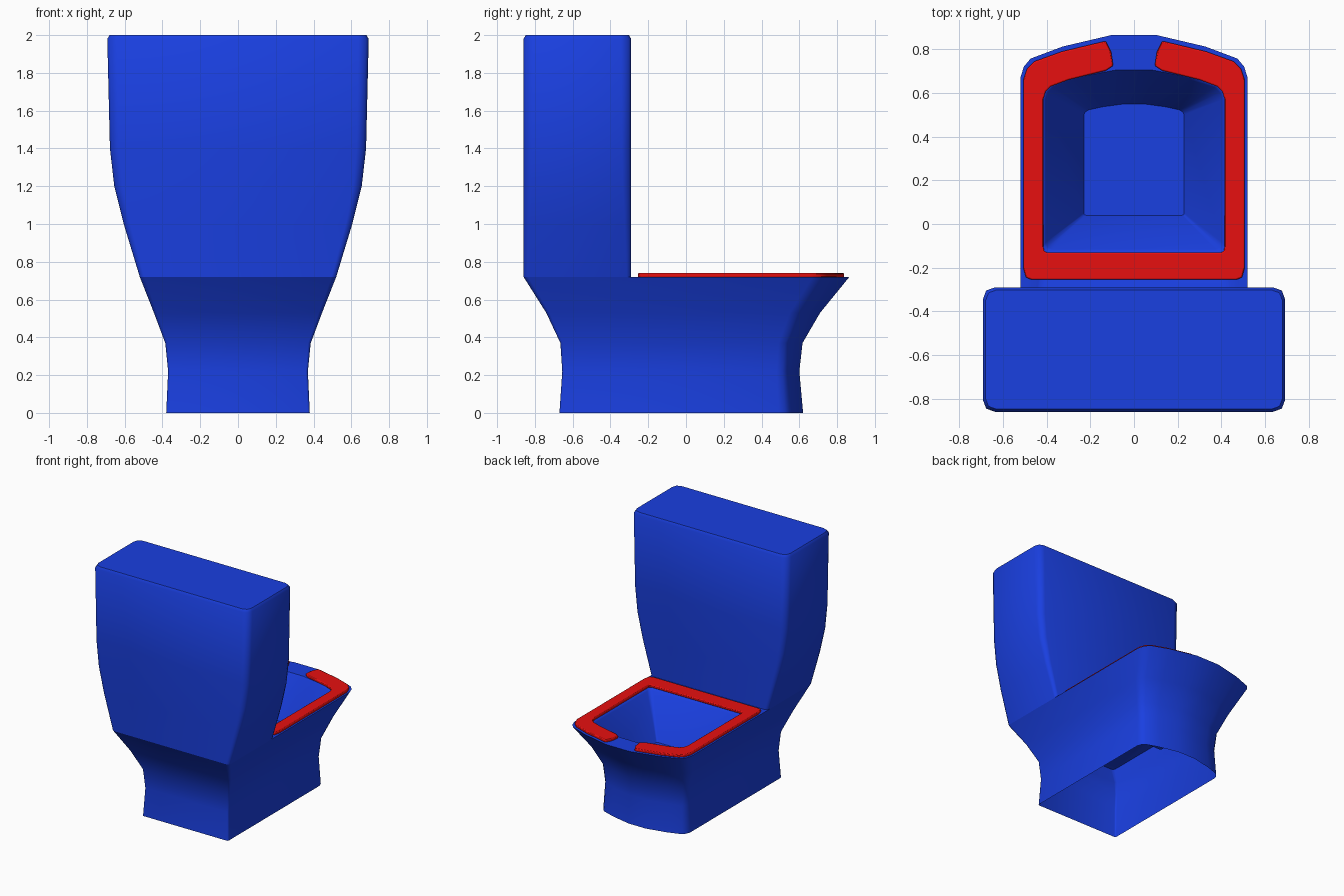
import bpy, bmesh
from math import radians

if "Cube" in bpy.data.objects:
    bpy.data.objects.remove(bpy.data.objects["Cube"])


def material(name, color):
    m = bpy.data.materials.new(name)
    m.diffuse_color = color
    m.use_nodes = True
    m.node_tree.nodes["Principled BSDF"].inputs["Base Color"].default_value = m.diffuse_color
    return m


def finish(bm, name, mat, angle=50):
    bmesh.ops.recalc_face_normals(bm, faces=bm.faces[:])
    me = bpy.data.meshes.new(name)
    bm.to_mesh(me)
    bm.free()
    ob = bpy.data.objects.new(name, me)
    bpy.context.collection.objects.link(ob)
    me.materials.append(mat)
    bpy.ops.object.select_all(action='DESELECT')
    bpy.context.view_layer.objects.active = ob
    ob.select_set(True)
    bpy.ops.object.shade_smooth_by_angle(angle=radians(angle))
    return ob


def mirrored(half):
    return half + [(-x, y) for x, y in reversed(half)]


def corner(w, y, r, s):
    # chamfered corner, s = direction from the edge towards the middle
    return [(w - r, y), (w - .27 * r, y + s * .27 * r), (w, y + s * r)]


def bowl_ring(w, y0, yc, y1, r):
    # square towards -y, bowed towards +y
    d = y1 - yc
    return mirrored(corner(w, y0, r, 1) + [
        (w, yc), (.97 * w, yc + .26 * d), (.91 * w, yc + .45 * d),
        (.63 * w, yc + .73 * d), (.2 * w, y1)])


def tank_ring(w, y0, y1, r):
    return mirrored(corner(w, y0, r, 1) + corner(w, y1, r, -1)[::-1])


def loft(bm, rings):
    loops = [[bm.verts.new((x, y, z)) for x, y in pts] for pts, z in rings]
    for a, b in zip(loops, loops[1:]):
        for i in range(len(a)):
            j = (i + 1) % len(a)
            bm.faces.new((a[i], a[j], b[j], b[i]))
    bm.faces.new(loops[-1])


blue = material("blue", (0.01, 0.05, 0.75, 1))
red = material("red", (0.8, 0.005, 0.005, 1))

# Pedestal shell, open below, running over the rim into the bowl
bm = bmesh.new()
loft(bm, [
    (bowl_ring(.38, -.67, .49, .62, .012), 0),
    (bowl_ring(.37, -.655, .48, .60, .012), .22),
    (bowl_ring(.385, -.665, .49, .617, .014), .37),
    (bowl_ring(.445, -.74, .55, .71, .018), .53),
    (bowl_ring(.52, -.86, .67, .865, .025), .72),
    (bowl_ring(.415, -.13, .58, .705, .03), .72),
    (bowl_ring(.405, -.115, .57, .695, .03), .705),
    (bowl_ring(.23, .04, .50, .55, .01), .39)])
finish(bm, "pedestal_bowl", blue)

# Cistern
bm = bmesh.new()
loft(bm, [(tank_ring(w, -.86, -.29, r), z) for w, r, z in [
    (.52, .025, .72), (.605, .035, 1.0), (.655, .045, 1.2),
    (.678, .05, 1.4), (.692, .055, 1.98)]] +
    [(tank_ring(.68, -.848, -.302, .05), 2.0)])
finish(bm, "cistern", blue)

# Seat: outer / inner outline pairs, open at the end
pairs = [((.47, -.255), (.40, -.13)), ((.495, -.245), (.412, -.122)),
         ((.507, -.20), (.415, -.10)), ((.507, .66), (.415, .57)),
         ((.49, .71), (.405, .605)), ((.455, .745), (.38, .63)),
         ((.33, .79), (.30, .66)), ((.13, .838), (.13, .702)),
         ((.105, .79), (.095, .725))]
flip = [tuple((-x, y) for x, y in p) for p in reversed(pairs)]
bm = bmesh.new()
strip = [[bm.verts.new((x, y, .717)) for x, y in p] for p in flip + pairs]
for a, b in zip(strip, strip[1:]):
    bm.faces.new((a[0], b[0], b[1], a[1]))
ext = bmesh.ops.extrude_face_region(bm, geom=bm.faces[:], use_keep_orig=True)
top = [v for v in ext["geom"] if isinstance(v, bmesh.types.BMVert)]
bmesh.ops.translate(bm, verts=top, vec=(0, 0, .023))
seat = finish(bm, "seat", red, 40)
bev = seat.modifiers.new("soft_edge", 'BEVEL')
bev.width = .006
bev.segments = 2
bev.limit_method = 'ANGLE'
bev.angle_limit = radians(50)
